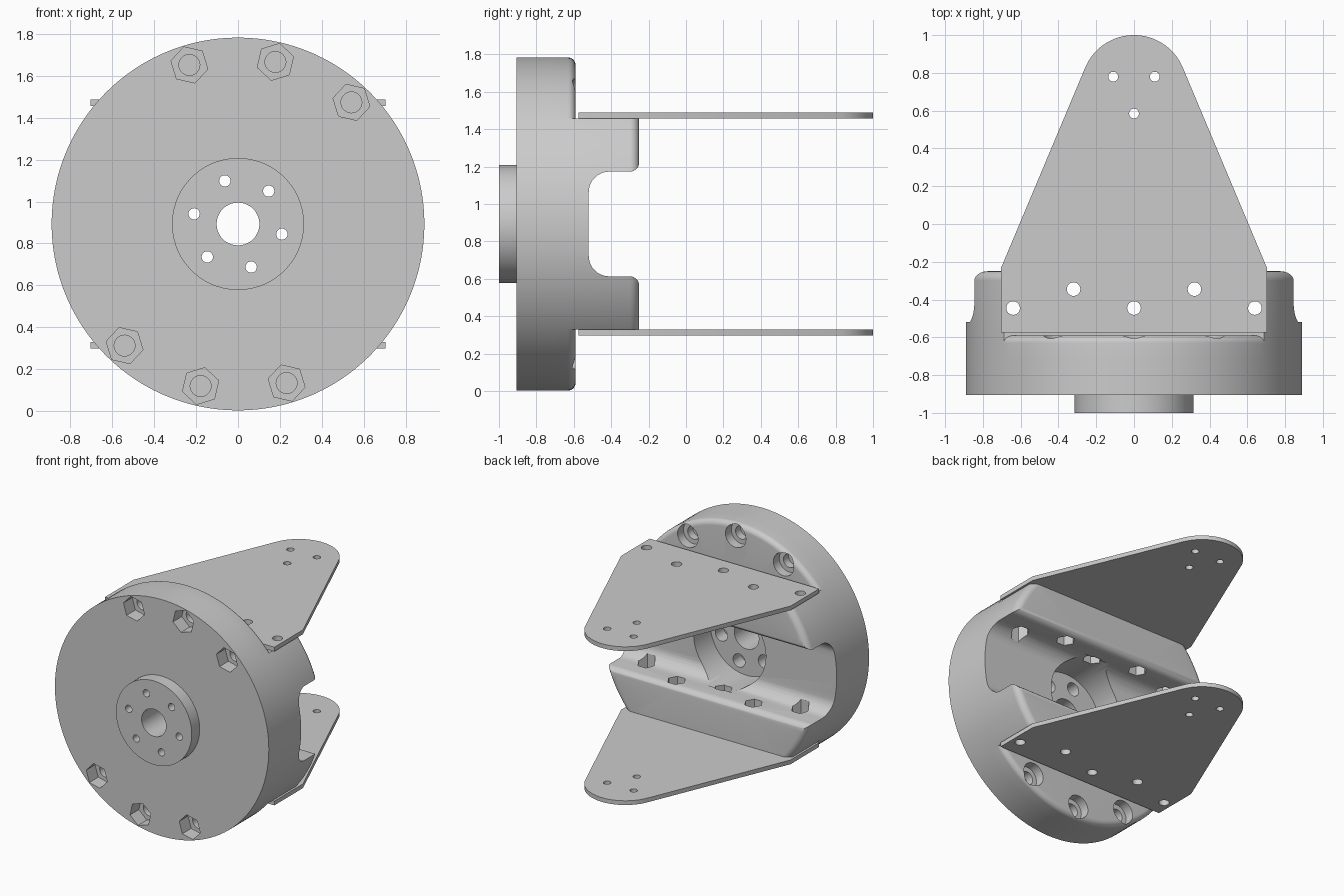
import bpy, bmesh
from math import cos, sin, radians, tau, pi

if "Cube" in bpy.data.objects:
    bpy.data.objects.remove(bpy.data.objects["Cube"], do_unlink=True)

CZ = 0.893          # height of the wheel axis
R = 0.89            # outer radius
BLOCK = 0.563       # half height of the clamp blocks
AXES = {"X": lambda a, b, h: (h, a, b),
        "Y": lambda a, b, h: (a, h, b),
        "Z": lambda a, b, h: (a, b, h)}


def make(name, bm):
    bmesh.ops.recalc_face_normals(bm, faces=bm.faces)
    mesh = bpy.data.meshes.new(name)
    bm.to_mesh(mesh)
    bm.free()
    obj = bpy.data.objects.new(name, mesh)
    bpy.context.collection.objects.link(obj)
    return obj


def prism(name, pts, axis, lo, hi):
    bm = bmesh.new()
    put = AXES[axis]
    low = [bm.verts.new(put(a, b, lo)) for a, b in pts]
    high = [bm.verts.new(put(a, b, hi)) for a, b in pts]
    bm.faces.new(low)
    bm.faces.new(high)
    for i in range(len(pts)):
        j = (i + 1) % len(pts)
        bm.faces.new((low[i], low[j], high[j], high[i]))
    return make(name, bm)


def lathe(name, profile, steps=120):
    # Closed ring of (radius, y) points turned around the y axis
    bm = bmesh.new()
    rings = [[bm.verts.new((r * cos(tau * s / steps), y, r * sin(tau * s / steps)))
              for r, y in profile] for s in range(steps)]
    n = len(profile)
    for s in range(steps):
        a, b = rings[s], rings[(s + 1) % steps]
        for i in range(n):
            j = (i + 1) % n
            bm.faces.new((a[i], a[j], b[j], b[i]))
    return make(name, bm)


def arc(cx, cy, r, start, end, steps=8):
    return [(cx + r * cos(radians(start + (end - start) * i / steps)),
             cy + r * sin(radians(start + (end - start) * i / steps)))
            for i in range(steps + 1)]


def ngon(x, y, r, sides=24, turn=0.0):
    return [(x + r * cos(turn + tau * i / sides), y + r * sin(turn + tau * i / sides))
            for i in range(sides)]


def combine(obj, tool, operation="DIFFERENCE"):
    tool.hide_render = True
    mod = obj.modifiers.new("cut", "BOOLEAN")
    mod.operation, mod.solver, mod.object = operation, "EXACT", tool
    graph = bpy.context.evaluated_depsgraph_get()
    mesh = bpy.data.meshes.new_from_object(obj.evaluated_get(graph))
    obj.modifiers.clear()
    obj.data = mesh
    bpy.data.objects.remove(tool, do_unlink=True)


def drill(obj, pts, axis, lo, hi):
    combine(obj, prism("cutter", pts, axis, lo, hi))


def polar(r, degrees):
    return r * cos(radians(degrees)), r * sin(radians(degrees))


# Front flange with raised hub and centre bore
flange = lathe("hub_flange", [(0.102, -1), (0.315, -1), (0.315, -0.905),
                              (R, -0.905), (R, -0.72), (0.102, -0.72)])
for k in range(6):
    x, z = polar(0.215, 47 + 60 * k)
    drill(flange, ngon(x, z, 0.027), "Y", -1.1, -0.6)
    drill(flange, ngon(x, z, 0.05), "Y", -0.82, -0.6)
for angle in (47, 77, 107, 227, 257, 287):
    x, z = polar(0.794, angle)
    drill(flange, ngon(x, z, 0.09, 6, radians(angle)), "Y", -1.1, -0.8)
    drill(flange, ngon(x, z, 0.05), "Y", -1.1, -0.6)

# Rear body: rounded disc joined to two clamp blocks
body = lathe("rear_body", [(0.3, -0.72), (R, -0.72)]
             + arc(R - 0.04, -0.63, 0.04, 0, 90) + [(0.3, -0.59)])
blocks = lathe("clamp_blocks", [(0.3, -0.70), (R, -0.70)]
               + arc(R - 0.05, -0.30, 0.05, 0, 90)
               + [(0.2, -0.25), (0.2, -0.4), (0.3, -0.4)])
for side in (-1, 1):
    slab = [(-1, side * BLOCK), (1, side * BLOCK), (1, side * 1.2), (-1, side * 1.2)]
    drill(blocks, slab, "Y", -1, 0)
combine(body, blocks, "UNION")

# Channel between the blocks, with filleted floor and rounded mouth
half = arc(-0.41, 0.17, 0.11, 180, 90) + arc(-0.30, 0.33, 0.05, -90, 0) + [(-0.15, 0.33)]
drill(body, half + [(y, -z) for y, z in reversed(half)], "X", -1.1, 1.1)

# Counterbored screw holes on the back of the disc
for angle in (60, 90, 120, 240, 270, 300):
    x, z = polar(0.797, angle)
    drill(body, ngon(x, z, 0.085, 32), "Y", -0.66, -0.5)
    drill(body, ngon(x, z, 0.05), "Y", -0.8, -0.5)

# Plate screws pass through the blocks into hexagonal nut pockets
screws = [(-0.64, -0.445), (-0.32, -0.345), (0, -0.445), (0.32, -0.345), (0.64, -0.445)]
for x, y in screws:
    drill(body, ngon(x, y, 0.065, 6), "Z", -0.38, 0.38)
    drill(body, ngon(x, y, 0.036), "Z", -1, 1)

# Tapered mounting plates above and below
outline = ([(-0.705, -0.575), (0.705, -0.575), (0.705, -0.235)]
           + arc(0, 0.72, 0.28, 22.7, 157.3, 32) + [(-0.705, -0.235)])
plates = []
for name, lo in (("upper_plate", BLOCK), ("lower_plate", -BLOCK - 0.032)):
    plate = prism(name, outline, "Z", lo, lo + 0.032)
    for x, y in screws:
        drill(plate, ngon(x, y, 0.036), "Z", -1, 1)
    for x, y in ((-0.11, 0.78), (0.11, 0.78), (0, 0.585)):
        drill(plate, ngon(x, y, 0.026), "Z", -1, 1)
    plates.append(plate)

# Lift to the ground and smooth the curved surfaces
bpy.ops.object.select_all(action="DESELECT")
for obj in [flange, body] + plates:
    obj.location.z = CZ
    obj.select_set(True)
bpy.context.view_layer.objects.active = body
bpy.ops.object.shade_smooth_by_angle(angle=pi / 6)
